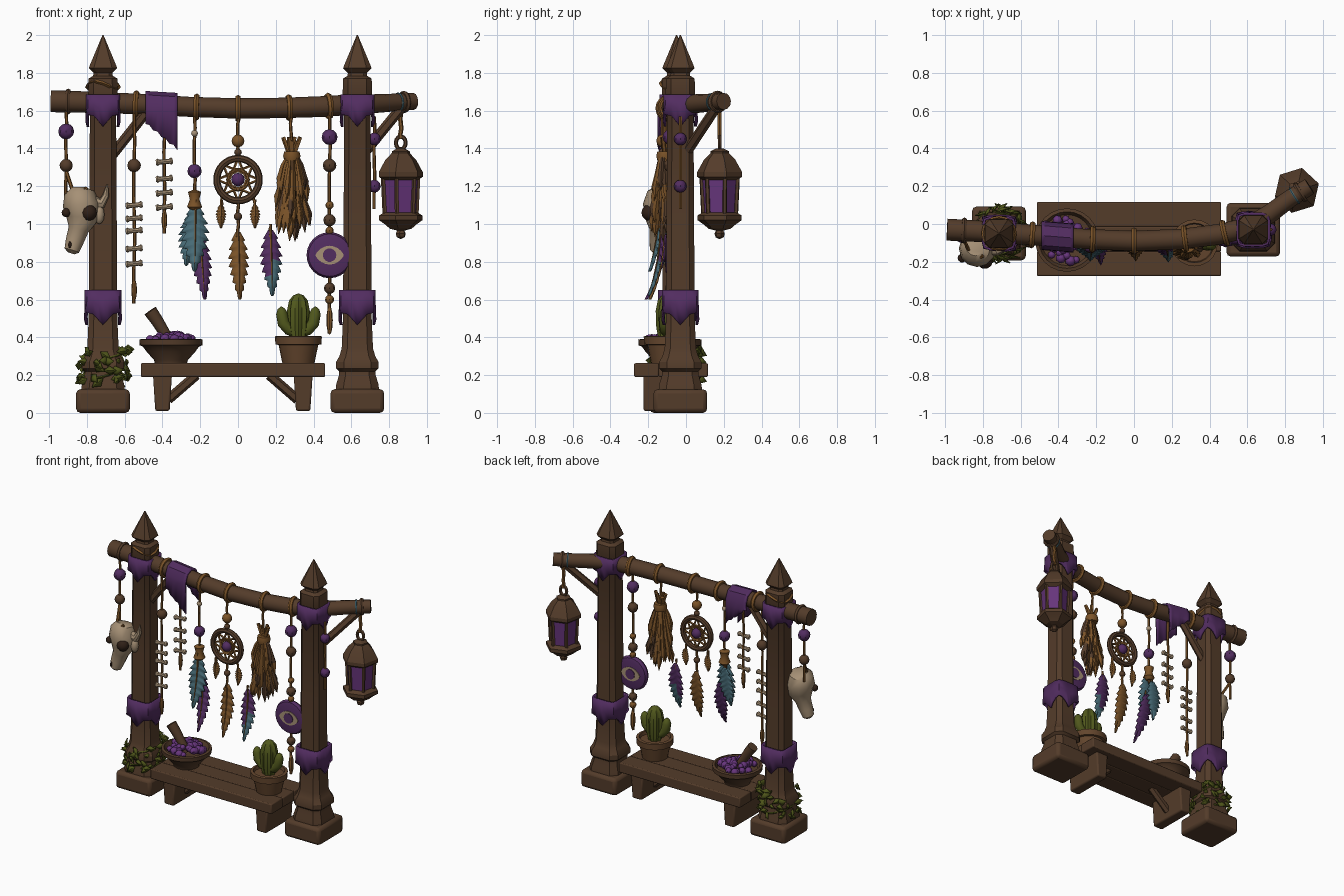
import bpy, bmesh, math, random
from mathutils import Vector as V, Matrix

if "Cube" in bpy.data.objects:
    bpy.data.objects.remove(bpy.data.objects["Cube"])
random.seed(4)
pi = math.pi

def mat(name, *c):
    m = bpy.data.materials.new(name); m.diffuse_color = (*c, 1); return m
WOOD = mat("brown wood", .088, .045, .023)
ROPE = mat("tan rope", .2, .088, .022)
PURPLE = mat("purple cloth", .085, .026, .118)
GLASS = mat("violet glass", .135, .036, .2)
TEAL = mat("teal feather", .065, .15, .185)
BONE = mat("bone", .38, .28, .18)
CACTUS = mat("cactus green", .082, .098, .012)
LEAF = mat("leaf green", .075, .088, .01)
DARK = mat("dark hollow", .03, .015, .009)
CLAY = mat("clay", .125, .06, .026)

def mesh(name, verts, faces, *mats, idx=None, thick=0, bevel=0, angle=40):
    me = bpy.data.meshes.new(name)
    me.from_pydata([tuple(v) for v in verts], [], faces)
    for m in mats: me.materials.append(m)
    if idx: me.polygons.foreach_set("material_index", idx)
    bm = bmesh.new(); bm.from_mesh(me)
    bmesh.ops.recalc_face_normals(bm, faces=bm.faces[:]); bm.to_mesh(me); bm.free()
    me.polygons.foreach_set("use_smooth", [True] * len(me.polygons))
    me.set_sharp_from_angle(angle=math.radians(angle))
    o = bpy.data.objects.new(name, me); bpy.context.collection.objects.link(o)
    if thick:
        s = o.modifiers.new("thickness", 'SOLIDIFY'); s.thickness = thick; s.offset = 0
    if bevel:
        b = o.modifiers.new("soft edges", 'BEVEL'); b.width = bevel; b.segments = 2
    return o

def loft(name, rings, m, closed=False, cap=True, **kw):
    n, k = len(rings[0]), len(rings)
    faces = [(i*n+j, i*n+(j+1) % n, (i+1) % k*n+(j+1) % n, (i+1) % k*n+j)
             for i in range(k if closed else k-1) for j in range(n)]
    if cap and not closed: faces += [tuple(range(n)), tuple(range((k-1)*n, k*n))]
    return mesh(name, [v for r in rings for v in r], faces, m, **kw)

def lathe(name, prof, loc, m, n=14, rot=None, ribs=0, **kw):
    rot = rot or Matrix()
    ring = lambda r, z: [V(loc) + rot @ V((r*math.cos(a)*f, r*math.sin(a)*f, z)) for a, f in
            ((2*pi*j/n, 1 + (.1*math.cos(ribs*2*pi*j/n) if ribs else 0)) for j in range(n))]
    return loft(name, [ring(max(r, .001), z) for r, z in prof], m, **kw)

def bead(name, loc, r, m, n=10, sz=1, **kw):
    return lathe(name, [(r*math.sin(pi*i/6), -r*sz*math.cos(pi*i/6)) for i in range(7)], loc, m, n, **kw)

def tube(name, pts, r, m, n=6, ref=(0, 1, 0), closed=False):
    pts = [V(p) for p in pts]; k = len(pts); rings = []
    for i, p in enumerate(pts):
        t = pts[(i+1) % k] - pts[i-1] if closed else pts[min(i+1, k-1)] - pts[max(i-1, 0)]
        u = t.cross(V(ref)).normalized(); w = t.cross(u).normalized()
        q = r[i] if isinstance(r, (list, tuple)) else r
        rings.append([p + q*(u*math.cos(2*pi*j/n) + w*math.sin(2*pi*j/n)) for j in range(n)])
    return loft(name, rings, m, closed)

def box(name, a, b, m, bevel=.015):
    vs = [V((x, y, z)) for z in (a[2], b[2]) for x, y in ((a[0], a[1]), (b[0], a[1]), (b[0], b[1]), (a[0], b[1]))]
    return loft(name, [vs[:4], vs[4:]], m, bevel=bevel)

def square(c, h, z, ch=.36):
    k = h*(1-ch)
    return [V((c[0]+x, c[1]+y, z)) for x, y in ((h, -k), (h, k), (k, h), (-k, h), (-h, k), (-h, -k), (-k, -h), (k, -h))]

# beam path, bending back past the right post
PATH = [V(p) for p in ((-.99, -.03, 1.65), (-.88, -.035, 1.648), (-.5, -.06, 1.635), (-.25, -.08, 1.62), (0, -.09, 1.612),
        (.25, -.08, 1.615), (.45, -.055, 1.622), (.6, -.02, 1.632), (.72, .055, 1.637), (.82, .13, 1.643), (.93, .2, 1.65))]
def beam(x):
    for a, b in zip(PATH, PATH[1:]):
        if x <= b.x: return a.lerp(b, (x-a.x)/(b.x-a.x))
    return PATH[-1]
tube("cross_beam", PATH, [.058, .057, .054, .053, .054, .054, .055, .054, .05, .047, .045], WOOD, 12, (0, 0, 1))

def beam_wrap(x, m=ROPE, r=.056, t=.016):
    c = beam(x); d = (beam(x+.02) - beam(x-.02)).normalized()
    u = d.cross(V((0, 0, 1))).normalized(); w = d.cross(u)
    tube("beam_wrap", [c + r*(u*math.cos(a*pi/8) + w*math.sin(a*pi/8)) for a in range(16)], t, m, 6, d, True)
for x in (-.54, -.22, 0, .27, .48): beam_wrap(x)
beam_wrap(-.9, WOOD, .055, .014); beam_wrap(.88, WOOD, .045, .014); beam_wrap(.85, TEAL, .046, .006)

# posts with plinths, spikes and cloth sleeves
def sleeve(c, h, top, side, tip):
    rings = []
    for k in (0, .5, 1):
        ring = []
        for i in range(24):
            a = 2*pi*i/24 - pi/4; s = i % 6/6; q = 1/max(abs(math.cos(a)), abs(math.sin(a)))
            low = side - (side-tip)*max(0, 1-abs(s-.5)*2.6)
            f = h*min(q, 1.27)*(1 + .04*(k == 1)*(-1)**i)
            ring.append(V((c[0]+f*math.cos(a), c[1]+f*math.sin(a), top+(low-top)*k)))
        rings.append(ring)
    loft("post_cloth", rings, PURPLE, cap=False, thick=.014)
for c in ((-.715, -.05), (.632, -.03)):
    box("post_plinth", (c[0]-.142, c[1]-.142, 0), (c[0]+.142, c[1]+.142, .125), WOOD, .022)
    prof = ((.115, .12), (.112, .15), (.097, .2), (.096, .22), (.112, .235), (.112, .27), (.095, .3), (.083, .34), (.076, .5),
            (.073, 1), (.069, 1.66), (.078, 1.68), (.076, 1.77), (.052, 1.785), (.05, 1.8), (.075, 1.825), (.07, 1.84), (.003, 2))
    loft("post", [square(c, h, z) for h, z in prof], WOOD, angle=30)
    sleeve(c, .09, .65, .53, .465); sleeve(c, .083, 1.685, 1.58, 1.515)
loft("pale_cord", [[V((-.715+(.084+.01*math.cos(b))*math.cos(a), -.05+(.084+.01*math.cos(b))*math.sin(a), 1.735+.01*math.sin(b)-.02*math.cos(a*2+1)))
      for b in (0, pi/2, pi, 3*pi/2)] for a in (2*pi*i/16 for i in range(16))], ROPE, closed=True)
tube("left_brace", [(-.67, -.055, 1.36), (-.48, -.06, 1.6)], .027, WOOD, 6)
tube("right_brace", [(.68, .01, 1.39), (.86, .155, 1.61)], .027, WOOD, 6)

# banner draped over the beam
cols, verts = 9, []
for i in range(cols):
    s = i/(cols-1); c = beam(-.49+.17*s); low = 1.53 - .14*s + (.012 if i % 2 else 0)
    wave = .006*math.sin(i*1.7)
    prof = [(-.07+wave, low), (-.07, 1.6)] + [(.068*math.cos(a), c.z+.064*math.sin(a)) for a in (pi, .75*pi, pi/2, pi/4, 0)] + [(.07, 1.58), (.07+wave, low+.05)]
    verts += [(c.x, c.y+y, z) for y, z in prof]
k = len(verts)//cols
mesh("banner", verts, [(i*k+j, i*k+j+1, i*k+k+j+1, i*k+k+j) for i in range(cols-1) for j in range(k-1)], PURPLE, thick=.012)

# bench
for i in range(3):
    box("bench_plank", (-.515, -.275+i*.13, .19), (.462, -.144+i*.13, .263), WOOD, .007)
for s, x in ((1, -.4), (-1, .345)):
    loft("bench_leg", [[V((x+a*h, -.075+b*.15, z)) for a, b in ((-1, -1), (1, -1), (1, 1), (-1, 1))] for h, z in ((.038, .01), (.05, .2))], WOOD, bevel=.01)
    tube("bench_brace", [(x+s*.03, -.08, .07), (x+s*.18, -.08, .2)], .026, WOOD, 6)

# bowl, pestle and berries
lathe("bowl", [(.085, .262), (.09, .28), (.13, .325), (.148, .35), (.166, .358), (.168, .388), (.15, .392), (.135, .36), (0, .345)], (-.355, -.085, 0), WOOD, 24)
for i in range(46):
    a, d = random.random()*7, .118*math.sqrt(random.random())
    bead("berry", (-.355+d*math.cos(a), -.085+d*math.sin(a), .42-.3*d), random.uniform(.02, .029), GLASS, 7)
tube("pestle", [(-.35, -.09, .36), (-.43, -.1, .49), (-.465, -.105, .54)], [.026, .033, .036], WOOD, 10)

# cactus in its pot
P = (.32, -.1, 0)
lathe("pot", [(.085, .262), (.105, .36), (.122, .362), (.124, .405), (.105, .408), (.1, .385), (0, .39)], P, CLAY, 20)
lathe("cactus_trunk", [(.04, .385), (.052, .45), (.055, .54), (.045, .595), (.025, .622), (0, .632)], P, CACTUS, 32, ribs=8)
for s in (-1, 1):
    tube("cactus_arm", [(.32, -.1, .42), (.32+s*.05, -.11, .44), (.32+s*.08, -.11, .475), (.32+s*.088, -.11, .525), (.32+s*.09, -.11, .55), (.32+s*.09, -.11, .562)],
         [.025, .03, .031, .03, .02, .004], CACTUS, 10)

# ivy around the left post
for k in range(2):
    tube("ivy_stem", [(-.715+.112*math.cos(a), -.05+.112*math.sin(a), .14+.018*i+.03*k*math.sin(a)) for i, a in ((i, i*.6+k*2) for i in range(11))], .007, LEAF, 5, (0, 0, 1))
for i in range(62):
    a = random.random()*2*pi; z = random.uniform(.14, .35); L = random.uniform(.055, .08)
    out = V((math.cos(a), math.sin(a), 0)); side = V((-math.sin(a), math.cos(a), 0))
    b = V((-.715, -.05, z)) + out*.115
    d = (side*random.choice((-1, 1)) + out*random.uniform(.1, .7) + V((0, 0, random.uniform(-.9, .5)))).normalized()
    s = d.cross(out).normalized(); up = out*.012
    mesh("ivy_leaf", [b, b+L*(.45*d+.32*s), b+L*d, b+L*(.45*d-.32*s), b+L*.5*d+up],
         [(0, 1, 4), (1, 2, 4), (2, 3, 4), (3, 0, 4)], LEAF, thick=.005)

# hanging things
def string(x, low, top=1.6, y=None, r=.009):
    y = beam(x).y - .035 if y is None else y
    tube("string", [(x+.003*math.sin(i*2), y, top+(low-top)*i/6) for i in range(7)], r, ROPE)
    return y

def feather(x, y, z, L, w, lean, m, m2=None, bend=.09, cut=.55):
    n, vs, fs, idx = 32, [], [], []
    for i in range(n+1):                                   # saw-toothed barbs pointing down
        t = i/n; h = w*math.sin(pi*min(1, t*.93+.05)**.75)*(.62+.38*(i % 4)/3)
        c = V((x+lean*t, y-bend*t*t, z-L*t)); vs += [c+V((-h, .008, -h*.35)), c, c+V((h, .008, -h*.35))]
    for i in range(n):
        for s in (0, 1):
            fs.append((i*3+s, i*3+s+1, i*3+s+4, i*3+s+3)); idx.append(int(bool(m2) and i/n + .25*(s-.5) > cut))
    mesh("feather", vs, fs, m, m2 or m, idx=idx, thick=.009)
    tube("feather_quill", [(x+lean*t, y-bend*t*t-.003, z+.03-(L+.03)*t) for t in (0, .25, .5, .75, .9)], [.007, .006, .005, .003, .001], ROPE, 5)

for x, zs, low in ((-.55, (1.1, 1.03, .965, .87, .79), .58), (-.39, (1.33, 1.24, 1.165, 1.09), .95)):
    y = string(x, low); bead("string_end", (x, y, low+.07), .015, ROPE, 8, 4)
    for z in zs:
        tube("bone", [(x+d*.045, y-.005, z+.004*d) for d in (-1, -.8, -.55, .55, .8, 1)], [.013, .019, .013, .013, .019, .013], BONE, 8)
bead("wood_bead", (-.55, -.09, 1.31), .036, WOOD)

y = string(-.23, 1.05)                                     # feather pair
bead("purple_bead", (-.23, y, 1.28), .038, PURPLE, 8); bead("pale_bead", (-.23, y, 1.48), .018, BONE)
lathe("feather_tie", [(.02, 1.07), (.04, 1.09), (.025, 1.13), (.035, 1.17), (.01, 1.18)], (-.23, y, 0), ROPE, 10)
feather(-.225, y-.02, 1.1, .35, .075, -.005, TEAL, bend=.06); feather(-.205, y, .95, .35, .055, .03, PURPLE, bend=.1)
feather(-.245, y+.015, 1.06, .28, .06, -.03, TEAL, bend=.03)

y = string(0, 1.35)                                        # dream hoop
bead("wood_bead", (0, y, 1.44), .034, ROPE); bead("wood_bead", (0, y, 1.38), .02, WOOD)
hoop = lambda a, r: (r*math.sin(a), y, 1.235+r*math.cos(a))
tube("hoop", [hoop(i*pi/16, .112) for i in range(32)], .019, WOOD, 8, closed=True)
tube("inner_hoop", [hoop(i*pi/8, .055) for i in range(16)], .008, ROPE, 5, closed=True)
for i in range(8): tube("hoop_thread", [hoop(i*pi/4, .11), hoop((i+3)*pi/4, .11)], .007, ROPE, 5)
bead("hoop_gem", (0, y, 1.235), .036, PURPLE)
string(0, .93, 1.13, y); bead("wood_bead", (0, y, 1.04), .022, WOOD)
feather(0, y, .96, .36, .055, .01, ROPE, bend=.07)
for s in (-1, 1):
    string(s*.085, 1.08, 1.16, y, .006); feather(s*.09, y, 1.1, .12, .028, 0, ROPE, bend=.01)

y = string(.28, 1.4)                                       # dried herb bundle
lathe("herb_tie", [(.04, 1.335), (.046, 1.36), (.04, 1.385)], (.285, y, 0), ROPE, 12)
for i in range(64):
    a, d = random.random()*2*pi, math.sqrt(random.random()); u, v = d*math.cos(a), d*math.sin(a)
    e = random.uniform(.9, 1.14) + .06*abs(u); k = .06 + .055*(1.36-e)/.46
    p = lambda k, z: (.29+u*k, y-.01+v*k*.6, z)
    tube("herb", [p(.03, 1.36), p(k*.7, e+.13), p(k*.92, e+.06), p(k, e)], [.008, .012, .019, .002], ROPE if i % 4 else WOOD, 5)
for i in range(7):
    u = (i-3)/3
    tube("herb_stub", [(.285+.01*u, y, 1.36), (.285+.045*u, y+.02*math.sin(i*2), 1.46-.02*(i % 2))], .012, ROPE, 5)

feather(.172, -.13, .97, .35, .06, .01, PURPLE, TEAL, bend=.07)   # small feather
string(.17, .93, 1.0, -.13, .006)

y = string(.485, .42)                                      # eye charm
for z, r, m in ((1.46, .042, PURPLE), (1.31, .036, WOOD), (1.1, .022, ROPE), (1.02, .033, WOOD), (.965, .022, ROPE), (.66, .03, WOOD), (.6, .024, ROPE)):
    bead("charm_bead", (.485, y, z), r, m, 8)
bead("charm_tassel", (.485, y, .49), .017, ROPE, 8, 4.5)
face = Matrix.Rotation(pi/2, 4, 'X')
lathe("charm_disc", [(.09, -.026), (.112, -.02), (.122, 0), (.112, .02), (.09, .026)], (.485, y, .835), PURPLE, 24, face)
for s in (-1, 1):
    eye = [(.485+.075*math.cos(a), .835+.05*math.sin(a)*abs(math.sin(a))**.5) for a in (2*pi*i/20 for i in range(20))]
    loft("eye_white", [[V((x, y+s*h, z)) for x, z in eye] for h in (.024, .03)], BONE)
    lathe("eye_iris", [(.036, -.004), (.036, .004)], (.485, y+s*.031, .835), PURPLE, 14, face)

string(.722, 1.08, 1.57, -.03)                             # beads beside the right post
for z in (1.45, 1.2): bead("purple_bead", (.722, -.03, z), .034, PURPLE, 8)

# animal skull, tilted, with one large socket showing
y = string(-.91, 1.15, 1.6, -.06); bead("purple_bead", (-.91, y, 1.49), .042, PURPLE, 8); bead("wood_bead", (-.91, y, 1.31), .035, WOOD)
tube("skull_cord", [(-.91, -.06, 1.28), (-.88, -.13, 1.19), (-.85, -.19, 1.15), (-.8, -.17, 1.19)], .01, ROPE)
tube("skull", [(-.84, -.12, 1.185), (-.84, -.125, 1.165), (-.83, -.13, 1.1), (-.825, -.135, 1.03), (-.845, -.14, .97), (-.865, -.145, .91), (-.88, -.15, .86), (-.885, -.15, .845)],
     [.05, .08, .098, .085, .054, .048, .04, .018], BONE, 12)
bead("eye_socket", (-.79, -.195, 1.06), .043, DARK); bead("eye_socket", (-.91, -.18, 1.06), .024, DARK)
bead("nostril", (-.89, -.185, .89), .01, DARK, 6, 1.8)
bead("cheek", (-.735, -.14, 1.05), .028, BONE, sz=1.8)
tube("horn", [(-.78, -.13, 1.12), (-.72, -.14, 1.11), (-.7, -.14, 1.15), (-.692, -.14, 1.21)], [.04, .028, .018, .003], BONE, 8)

# hexagonal lantern
L = (.862, .178, 0); turn = Matrix.Rotation(.3, 4, 'Z')
string(.862, 1.45, 1.62, .178, .012)
tube("lantern_ring", [(.862+.026*math.cos(a*pi/6), .178, 1.43+.034*math.sin(a*pi/6)) for a in range(12)], .011, WOOD, 6, closed=True)
hexa = lambda name, prof, m: lathe(name, prof, L, m, 6, turn, angle=25)
hexa("lantern_roof", [(.085, 1.225), (.122, 1.25), (.122, 1.275), (.085, 1.34), (.05, 1.375), (.05, 1.385), (.02, 1.4)], WOOD)
hexa("lantern_glass", [(.082, 1.05), (.096, 1.24)], GLASS)
hexa("lantern_base", [(0, .92), (.022, .93), (.028, .95), (.02, .965), (.06, .975), (.09, 1.0), (.12, 1.02), (.12, 1.045), (.095, 1.06)], WOOD)
for i in range(6):
    d = V((math.cos(i*pi/3+.3), math.sin(i*pi/3+.3), 0))
    tube("lantern_bar", [V(L)+d*.088+V((0, 0, 1.04)), V(L)+d*.098+V((0, 0, 1.25))], .012, WOOD, 5)

for m in bpy.data.materials:
    if m.users and not m.is_grease_pencil:
        m.use_nodes = True
        m.node_tree.nodes["Principled BSDF"].inputs["Base Color"].default_value = m.diffuse_color
